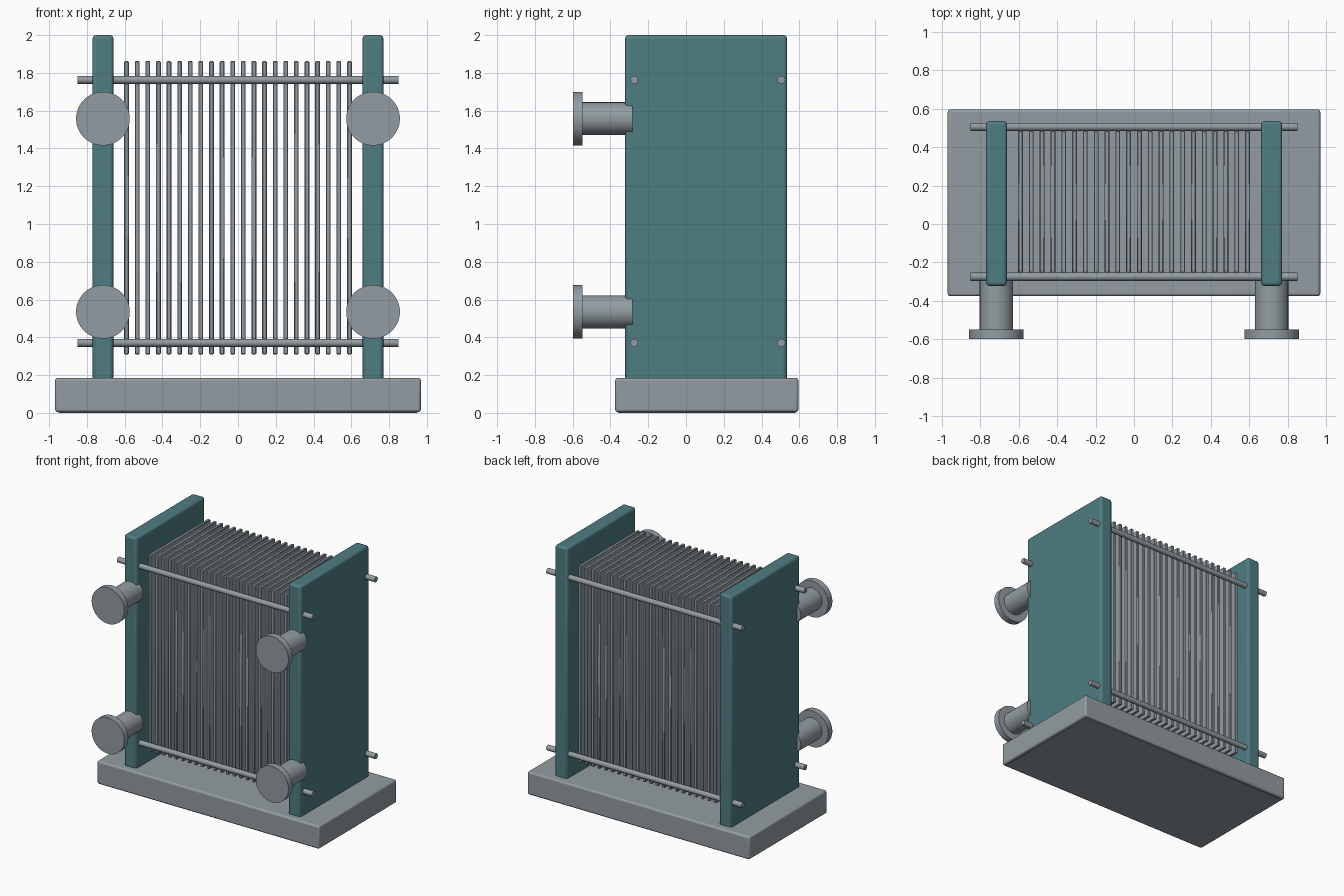
import bpy, math

if "Cube" in bpy.data.objects:
    bpy.data.objects.remove(bpy.data.objects["Cube"])


def material(name, rgb):
    m = bpy.data.materials.new(name)
    m.diffuse_color = (*rgb, 1.0)
    m.use_nodes = True
    m.node_tree.nodes["Principled BSDF"].inputs["Base Color"].default_value = m.diffuse_color
    return m


STEEL = material("steel_grey", (0.29, 0.335, 0.36))
TEAL = material("painted_teal", (0.08, 0.205, 0.225))


def box(name, x, y, z, mat, bevel, segments=3):
    """Bevelled box from (min, max) ranges on each axis."""
    ranges = (x, y, z)
    bpy.ops.mesh.primitive_cube_add(size=1, location=[(a + b) / 2 for a, b in ranges])
    ob = bpy.context.object
    ob.name = name
    ob.scale = [b - a for a, b in ranges]
    bpy.ops.object.transform_apply(location=False, rotation=False, scale=True)
    mod = ob.modifiers.new("soft_edges", 'BEVEL')
    mod.width = bevel
    mod.segments = segments
    ob.data.materials.append(mat)
    bpy.ops.object.shade_smooth_by_angle(angle=math.radians(35))
    return ob


def rod(name, centre, radius, length, axis, mat, sides=48):
    """Cylinder lying along the x or y axis."""
    rot = (0, math.pi / 2, 0) if axis == 'x' else (math.pi / 2, 0, 0)
    bpy.ops.mesh.primitive_cylinder_add(vertices=sides, radius=radius, depth=length,
                                        location=centre, rotation=rot)
    ob = bpy.context.object
    ob.name = name
    ob.data.materials.append(mat)
    bpy.ops.object.shade_smooth_by_angle(angle=math.radians(35))
    return ob


# Base slab
box("base", (-0.968, 0.968), (-0.375, 0.595), (0.004, 0.185), STEEL, 0.014)
box("base_underside", (-0.95, 0.95), (-0.36, 0.58), (0.0, 0.02), STEEL, 0.002, 1)

# Two end frames, with a pair of flanged ports on the front of each
for side, sx in (("left", -1), ("right", 1)):
    cx = sx * 0.715
    box(side + "_frame", (cx - 0.055, cx + 0.055), (-0.322, 0.535), (0.17, 2.0), TEAL, 0.018)
    for level, z in (("lower", 0.535), ("upper", 1.558)):
        rod(f"{side}_{level}_port_pipe", (cx, -0.4265, z), 0.087, 0.287, 'y', STEEL)
        rod(f"{side}_{level}_port_flange", (cx, -0.572, z), 0.142, 0.05, 'y', STEEL, 64)

# Pack of thin upright plates
COUNT = 22
for i in range(COUNT):
    x = -0.59 + 1.18 * i / (COUNT - 1)
    box(f"plate_{i + 1}", (x - 0.0125, x + 0.0125), (-0.253, 0.484), (0.31, 1.862),
        STEEL, 0.004, 1)

# Four tie rods clamping the pack
for row, y in (("front", -0.274), ("back", 0.505)):
    for level, z in (("lower", 0.371), ("upper", 1.763)):
        rod(f"{row}_{level}_tie_rod", (0, y, z), 0.021, 1.7, 'x', STEEL, 24)
